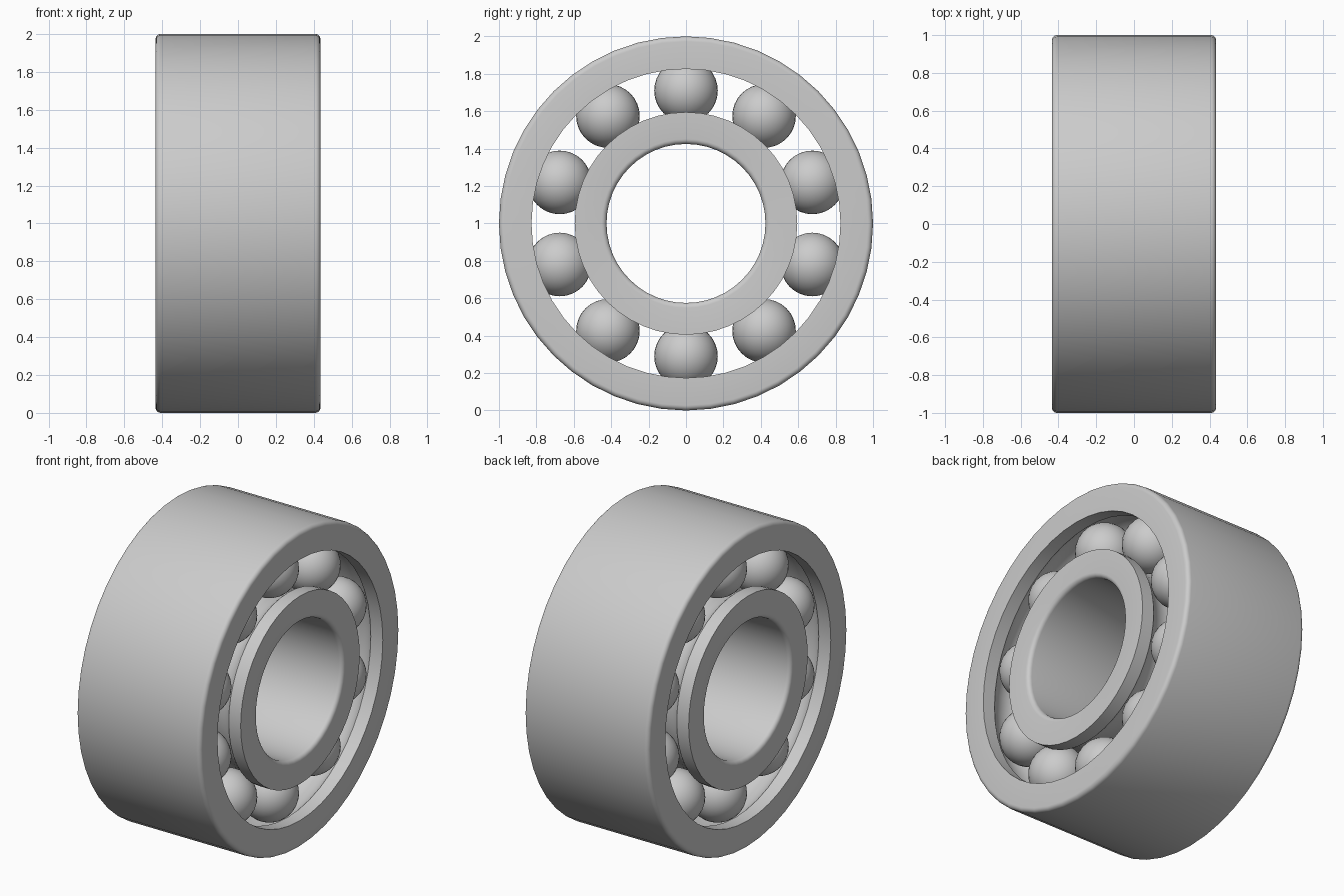
import bpy
import bmesh
from math import cos, sin, pi, radians, acos
from mathutils import Matrix, Vector

if "Cube" in bpy.data.objects:
    bpy.data.objects.remove(bpy.data.objects["Cube"], do_unlink=True)

HALF_WIDTH = 0.435
BEVEL = 0.027
SEGMENTS = 48
BALLS = 10           # in each row
BALL_RADIUS = 0.17
TRACK_RADIUS = 0.175
PITCH = 0.71         # distance from axle to ball centres
ROW = 0.22           # distance of each ball row from the middle

steel = bpy.data.materials.new("grey steel")
steel.use_nodes = True
colour = (0.6, 0.6, 0.6, 1)
steel.diffuse_color = colour
steel.node_tree.nodes["Principled BSDF"].inputs["Base Color"].default_value = colour


def finish(bm, name):
    """Turn a bmesh into a smooth steel object."""
    bmesh.ops.recalc_face_normals(bm, faces=bm.faces[:])
    mesh = bpy.data.meshes.new(name)
    bm.to_mesh(mesh)
    bm.free()
    mesh.materials.append(steel)
    obj = bpy.data.objects.new(name, mesh)
    bpy.context.collection.objects.link(obj)
    obj.location.z = 1
    bpy.ops.object.select_all(action="DESELECT")
    obj.select_set(True)
    bpy.context.view_layer.objects.active = obj
    bpy.ops.object.shade_smooth_by_angle(angle=radians(35))
    return obj


def race(name, plain, lip):
    """Revolve a ring: rounded plain side, two ball tracks on the other."""
    inward = 1 if lip > plain else -1
    profile = []
    # rounded corners on the plain side
    for side in (-1, 1):
        corner = []
        for i in range(6):
            a = i / 5 * pi / 2
            corner.append((side * (HALF_WIDTH - BEVEL + BEVEL * sin(a)),
                           plain + inward * BEVEL * (1 - cos(a))))
        profile += corner[::-1] if side < 0 else corner
    # lips, and a round track for each row of balls
    profile.append((HALF_WIDTH, lip))
    half_angle = acos(abs(lip - PITCH) / TRACK_RADIUS)
    steps = 10
    for row in (ROW, -ROW):
        for i in range(steps + 1):
            a = half_angle * (1 - 2 * i / steps)
            profile.append((row + TRACK_RADIUS * sin(a),
                            PITCH - inward * TRACK_RADIUS * cos(a)))
    profile.append((-HALF_WIDTH, lip))

    bm = bmesh.new()
    loops = []
    for s in range(SEGMENTS):
        t = 2 * pi * s / SEGMENTS
        loops.append([bm.verts.new((x, r * cos(t), r * sin(t))) for x, r in profile])
    n = len(profile)
    for s, loop in enumerate(loops):
        following = loops[(s + 1) % SEGMENTS]
        for i in range(n):
            j = (i + 1) % n
            bm.faces.new((loop[i], loop[j], following[j], following[i]))
    return finish(bm, name)


# Outer and inner rings
race("outer_ring", 1.0, 0.826)
race("inner_ring", 0.425, 0.595)

# Two rows of balls evenly spaced around the tracks
for side, x in (("left", ROW), ("right", -ROW)):
    for k in range(BALLS):
        t = pi / 2 + 2 * pi * k / BALLS
        bm = bmesh.new()
        place = Matrix.Translation(Vector((x, PITCH * cos(t), PITCH * sin(t))))
        bmesh.ops.create_uvsphere(bm, u_segments=32, v_segments=16,
                                  radius=BALL_RADIUS, matrix=place)
        finish(bm, f"{side}_ball_{k + 1}")
